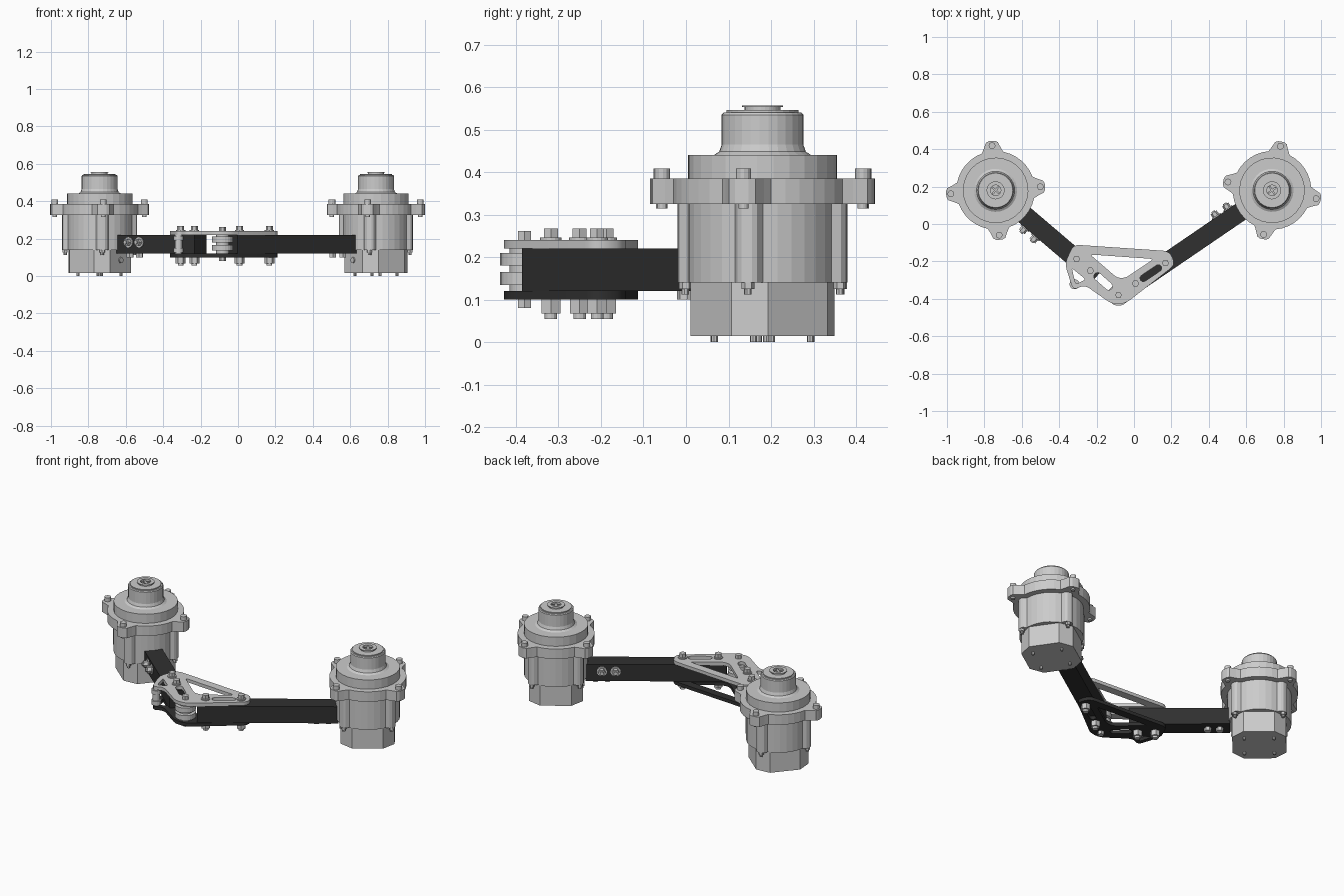
import bpy, bmesh
from math import sin, cos, pi, radians, atan2, hypot
from mathutils import Matrix, Vector

if "Cube" in bpy.data.objects:
    bpy.data.objects.remove(bpy.data.objects["Cube"])

dark = bpy.data.materials.new("dark_tube")
dark.diffuse_color = (0.03, 0.03, 0.03, 1)
dark.use_nodes = True
dark.node_tree.nodes["Principled BSDF"].inputs["Base Color"].default_value = dark.diffuse_color
HINGE = Vector((-0.083, -0.38))
I4 = Matrix.Identity(4)


def finish(name, bm, M, mat=None):
    bmesh.ops.recalc_face_normals(bm, faces=bm.faces)
    me = bpy.data.meshes.new(name)
    bm.to_mesh(me)
    bm.free()
    ob = bpy.data.objects.new(name, me)
    bpy.context.collection.objects.link(ob)
    ob.matrix_world = M
    if mat:
        me.materials.append(mat)
    return ob


def prism(name, pts, z0, z1, M=I4, mat=None):
    bm = bmesh.new()
    f = bm.faces.new([bm.verts.new((x, y, z0)) for x, y in pts])
    r = bmesh.ops.extrude_face_region(bm, geom=[f])
    vs = [v for v in r["geom"] if isinstance(v, bmesh.types.BMVert)]
    bmesh.ops.translate(bm, verts=vs, vec=(0, 0, z1 - z0))
    return finish(name, bm, M, mat)


def ring(r, n, cx=0, cy=0):
    return [(cx + r * cos(2 * pi * i / n), cy + r * sin(2 * pi * i / n)) for i in range(n)]


def rod(name, x, y, z0, z1, r, M=I4, n=12, mat=None):
    return prism(name, ring(r, n, x, y), z0, z1, M, mat)


def lathe(name, prof, M, n=28):
    bm = bmesh.new()
    vs = [bm.verts.new((r, 0, z)) for r, z in prof]
    es = [bm.edges.new(p) for p in zip(vs, vs[1:])]
    bmesh.ops.spin(bm, geom=vs + es, axis=(0, 0, 1), cent=(0, 0, 0), angle=2 * pi, steps=n)
    bmesh.ops.remove_doubles(bm, verts=bm.verts, dist=1e-4)
    return finish(name, bm, M)


def lobed(base, lug, half, flare):
    # circle with four lugs on the diagonals
    out = []
    for k in range(4):
        c = 45 + 90 * k
        for a in (-flare, -(half + flare) / 2, -half, -half / 2, 0, half / 2, half,
                  (half + flare) / 2, flare):
            t = min(1, max(0, (flare - abs(a)) / (flare - half)))
            r = base + (lug - base) * t ** 1.5 - (0.006 if abs(a) == half else 0)
            out.append((r * cos(radians(c + a)), r * sin(radians(c + a))))
        for j in range(1, 6):
            a = radians(c + flare + (90 - 2 * flare) * j / 6)
            out.append((base * cos(a), base * sin(a)))
    return out


def rounded(pts, r):
    out, n = [], len(pts)
    for i in range(n):
        p, a, b = Vector(pts[i]), Vector(pts[i - 1]), Vector(pts[(i + 1) % n])
        s = p + (a - p).normalized() * min(r, (a - p).length * .45)
        e = p + (b - p).normalized() * min(r, (b - p).length * .45)
        for t in (0, .25, .5, .75, 1):
            out.append(s * (1 - t) ** 2 + p * 2 * t * (1 - t) + e * t * t)
    return out


def slot(a, b, w):
    ang = atan2(b[1] - a[1], b[0] - a[0])
    return [(c[0] + w * cos(ang + o + pi * i / 6), c[1] + w * sin(ang + o + pi * i / 6))
            for c, o in ((b, -pi / 2), (a, pi / 2)) for i in range(7)]


def plate(name, z0, z1, mat=None):
    outline = [(-.325, -.11), (.19, -.145), (.222, -.217), (-.045, -.425), (-.115, -.43),
               (-.265, -.325), (-.325, -.355), (-.37, -.212)]
    holes = [rounded([(-.235, -.163), (.105, -.187), (-.045, -.288), (-.09, -.288)], .02),
             rounded([(-.333, -.235), (-.258, -.297), (-.312, -.322)], .015),
             slot((-.195, -.28), (-.135, -.333), .02),
             slot((.05, -.29), (.13, -.236), .018)]
    cu = bpy.data.curves.new(name, "CURVE")
    cu.dimensions, cu.fill_mode, cu.extrude = "2D", "BOTH", (z1 - z0) / 2
    for pts in [rounded(outline, .035)] + holes:
        sp = cu.splines.new("POLY")
        sp.points.add(len(pts) - 1)
        for q, p in zip(sp.points, pts):
            q.co = (p[0], p[1], 0, 1)
        sp.use_cyclic_u = True
    ob = bpy.data.objects.new(name, cu)
    bpy.context.collection.objects.link(ob)
    ob.location.z = (z0 + z1) / 2
    if mat:
        cu.materials.append(mat)
    bpy.ops.object.select_all(action="DESELECT")
    ob.select_set(True)
    bpy.context.view_layer.objects.active = ob
    bpy.ops.object.convert(target="MESH")


def motor_and_arm(side, cx, cy, reach, bolt_side):
    d = HINGE - Vector((cx, cy))
    M = Matrix.Translation((cx, cy, 0)) @ Matrix.Rotation(atan2(d.y, d.x), 4, "Z")
    # motor housing, local x runs along the arm
    h, c = .147, .085
    prism(side + "_motor_base", [(h, -c), (h, c), (c, h), (-c, h), (-h, c), (-h, -c), (-c, -h), (c, -h)],
          .015, .15, M)
    prism(side + "_motor_body", lobed(.175, .2, 7, 11), .14, .325, M)
    prism(side + "_motor_flange", lobed(.21, .265, 7, 16), .325, .385, M)
    lathe(side + "_motor_cap", [(0, .38), (.175, .38), (.175, .44), (.115, .44), (.102, .448), (.096, .465),
          (.096, .535), (.092, .54), (.085, .54), (.085, .546), (.042, .546), (.042, .553),
          (.048, .553), (.048, .557), (.028, .557), (.028, .535), (0, .535)], M)
    # shaft cross inside the collar
    for a in (0, pi / 2):
        prism(side + "_shaft_key", [(-.026, -.005), (.026, -.005), (.026, .005), (-.026, .005)],
              .53, .552, M @ Matrix.Rotation(a, 4, "Z"))
    # screws on lugs, under body and under base
    for k in range(4):
        a = pi / 4 + k * pi / 2
        u, v = cos(a), sin(a)
        rod(side + "_lug_screw", .24 * u, .24 * v, .385, .408, .018, M)
        rod(side + "_lug_screw_tip", .24 * u, .24 * v, .315, .33, .012, M)
        rod(side + "_body_screw", .185 * u, .185 * v, .125, .142, .015, M, 6)
        rod(side + "_body_screw_tip", .185 * u, .185 * v, .112, .13, .009, M, 8)
        rod(side + "_base_screw", .115 * u, .115 * v, 0, .02, .008, M, 8)
    # cable port
    rod(side + "_port", 0, 0, 0, .012, .016,
        M @ Matrix.Translation((.142, 0, .085)) @ Matrix.Rotation(pi / 2, 4, "Y"))
    # square arm tube
    prism(side + "_arm", [(.16, -.05), (reach, -.05), (reach, .05), (.16, .05)], .12, .22, M, dark)
    # clamp bolts on the arm side, nuts underneath
    for x in (.25, .325):
        S = M @ Matrix.Translation((x, bolt_side * .05, .18)) @ Matrix.Rotation(-bolt_side * pi / 2, 4, "X")
        rod(side + "_arm_washer", 0, 0, 0, .006, .028, S, 16)
        rod(side + "_arm_bolt", 0, 0, .006, .028, .02, S, 6)
        rod(side + "_arm_bolt_tip", 0, 0, .02, .036, .011, S, 8)
    for x in (.215, .28):
        rod(side + "_arm_under_nut", x, 0, .1, .122, .02, M, 6)


motor_and_arm("left", -.74, .18, .71, -1)
motor_and_arm("right", .738, .18, .93, -1)

# hinge plates
plate("top_plate", .22, .24)
plate("bottom_plate", .1, .12, dark)

# plate bolts with large lock nuts
for x, y in ((-.307, -.187), (-.233, -.25), (.008, -.318), (.168, -.209)):
    rod("plate_washer", x, y, .24, .246, .025, n=16)
    rod("plate_bolt_head", x, y, .246, .268, .019, n=6)
    rod("plate_nut", x, y, .068, .1, .026, n=6)
    rod("plate_bolt_tip", x, y, .055, .07, .015)

# hinge spacers and bolt
for z0, z1 in ((.135, .165), (.18, .21)):
    rod("hinge_disc", *HINGE, z0, z1, .057, n=24)
rod("hinge_core", *HINGE, .12, .22, .035, n=20)
rod("hinge_bolt_head", *HINGE, .24, .262, .018, n=6)
rod("hinge_nut", *HINGE, .08, .1, .018, n=6)

# corner stop post between plates
for z0, z1, r in ((.12, .22, .02), (.125, .15, .027), (.19, .215, .027)):
    rod("stop_post", -.318, -.322, z0, z1, r, n=16)
